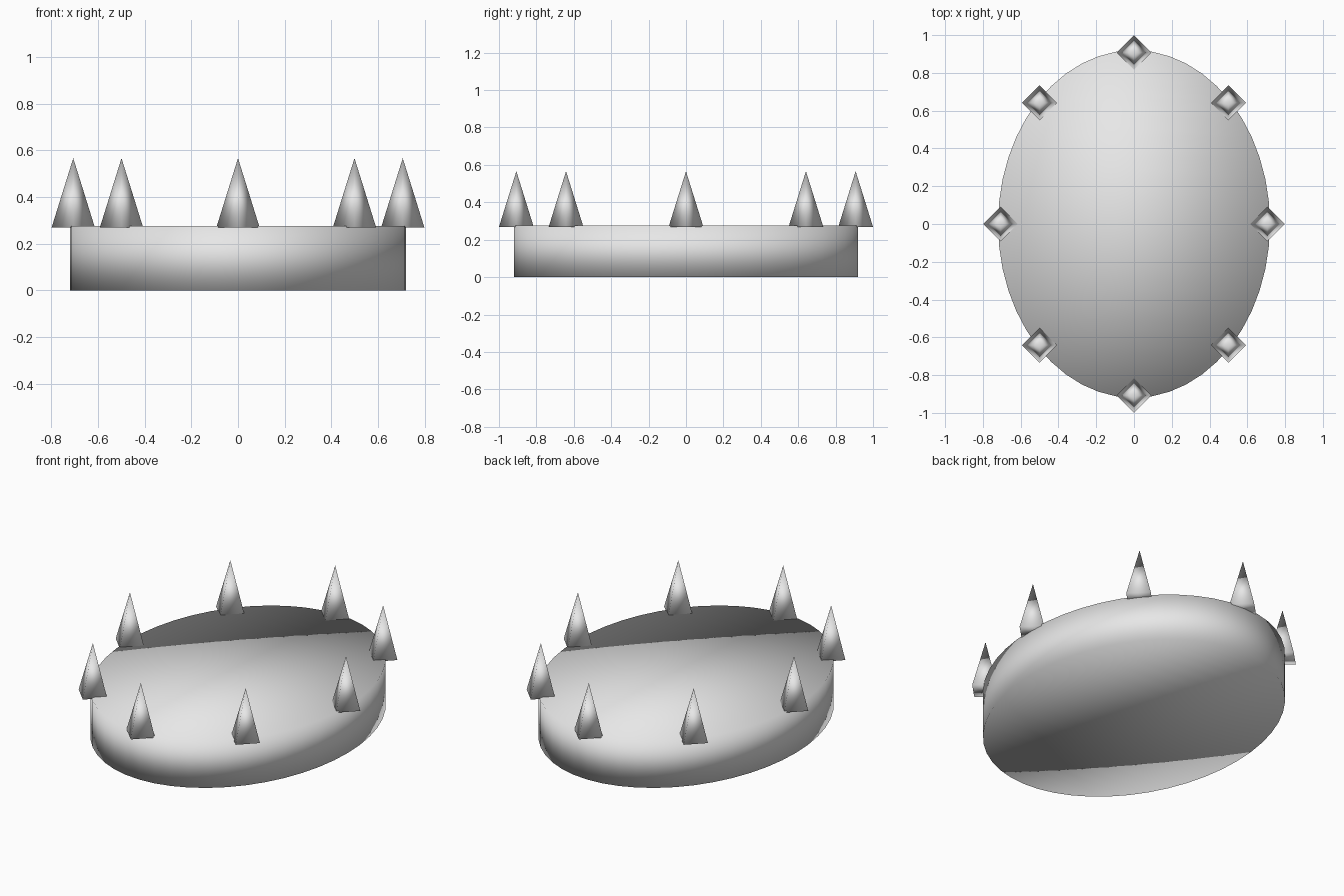
import bpy, bmesh, math

if "Cube" in bpy.data.objects:
    bpy.data.objects.remove(bpy.data.objects["Cube"])

grey = bpy.data.materials.new("plain_grey")
grey.diffuse_color = (0.8, 0.8, 0.8, 1.0)
grey.use_nodes = True
grey.node_tree.nodes["Principled BSDF"].inputs["Base Color"].default_value = grey.diffuse_color

# Oval base: smooth-shaded elliptical slab, caps built as strips across x
SIDES, RX, RY, TOP = 48, 0.72, 0.92, 0.276
bm = bmesh.new()


def ring(z):
    verts = []
    for i in range(SIDES):
        a = -math.pi / 2 + 2 * math.pi * i / SIDES
        verts.append(bm.verts.new((RX * math.cos(a), RY * math.sin(a), z)))
    return verts


def cap(verts):
    for j in range(SIDES // 2):
        corners = [verts[j], verts[j + 1], verts[SIDES - j - 1], verts[(SIDES - j) % SIDES]]
        bm.faces.new(list(dict.fromkeys(corners)))


low, high = ring(0), ring(TOP)
for i in range(SIDES):
    k = (i + 1) % SIDES
    bm.faces.new((low[i], low[k], high[k], high[i]))
cap(low)
cap(high)
bmesh.ops.recalc_face_normals(bm, faces=bm.faces)
for f in bm.faces:
    f.smooth = True
mesh = bpy.data.meshes.new("oval_base")
bm.to_mesh(mesh)
bm.free()
mesh.materials.append(grey)
base = bpy.data.objects.new("oval_base", mesh)
bpy.context.collection.objects.link(base)

# Eight four-sided spikes around the rim
SPIKE_LOW, SPIKE_TIP = 0.268, 0.566
for i in range(8):
    a = i * math.pi / 4
    bpy.ops.mesh.primitive_cone_add(
        vertices=4, radius1=0.093, radius2=0, depth=SPIKE_TIP - SPIKE_LOW,
        location=(0.706 * math.cos(a), 0.907 * math.sin(a), (SPIKE_LOW + SPIKE_TIP) / 2))
    spike = bpy.context.object
    spike.name = f"spike_{i + 1}"
    spike.data.materials.append(grey)
    bpy.ops.object.shade_smooth()
